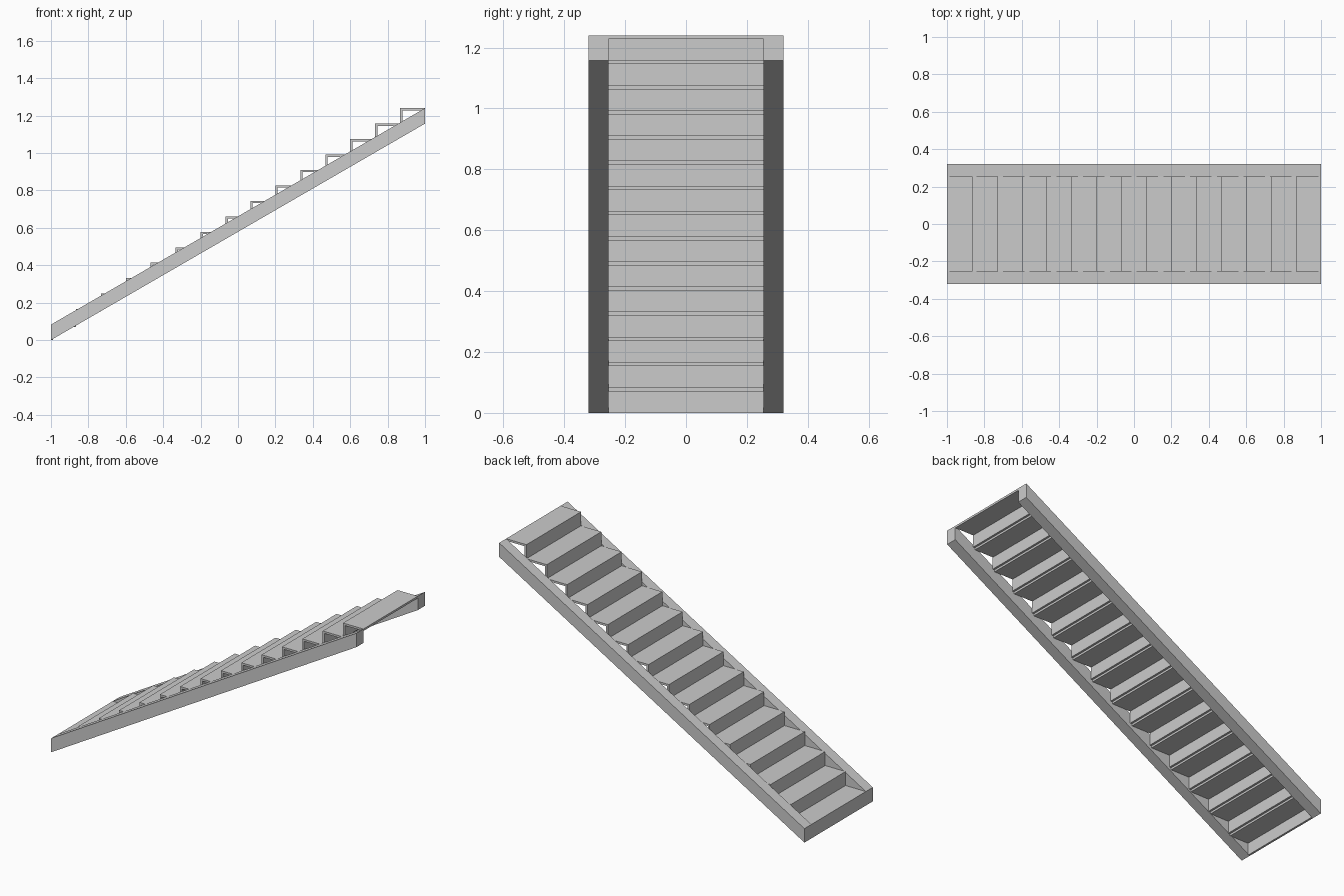
import bpy

cube = bpy.data.objects.get("Cube")
if cube:
    bpy.data.objects.remove(cube, do_unlink=True)

STEPS = 15
RUN = 2 / STEPS
RISE = 1.24 / STEPS
PLATE = 0.012
INNER, OUTER = 0.255, 0.32

grey = bpy.data.materials.new("light grey")
grey.use_nodes = True
colour = (0.6, 0.6, 0.6, 1)
grey.diffuse_color = colour
grey.node_tree.nodes["Principled BSDF"].inputs["Base Color"].default_value = colour


def extrude_profile(name, profile, y0, y1):
    """Solid from a counter-clockwise (x, z) profile swept from y0 to y1."""
    n = len(profile)
    verts = [(x, y, z) for y in (y0, y1) for x, z in profile]
    faces = [list(range(n)), list(range(2 * n - 1, n - 1, -1))]
    for i in range(n):
        j = (i + 1) % n
        faces.append([j, i, i + n, j + n])
    mesh = bpy.data.meshes.new(name)
    mesh.from_pydata(verts, [], faces)
    mesh.materials.append(grey)
    obj = bpy.data.objects.new(name, mesh)
    bpy.context.collection.objects.link(obj)
    return obj


# Sloping side beams with upright ends
top = RISE * STEPS
beam = [(-1, 0), (1, top - RISE), (1, top), (-1, RISE)]
extrude_profile("right_stringer", beam, -OUTER, -INNER)
extrude_profile("left_stringer", beam, INNER, OUTER)

# Thin folded steps: a riser and a tread in one L-shaped plate
for i in range(STEPS):
    x0, x1 = -1 + i * RUN, -1 + (i + 1) * RUN
    z0, z1 = i * RISE, (i + 1) * RISE
    step = [(x0, z0), (x0 + PLATE, z0), (x0 + PLATE, z1 - PLATE),
            (x1, z1 - PLATE), (x1, z1), (x0, z1)]
    extrude_profile(f"step_{i + 1}", step, -INNER, INNER)
